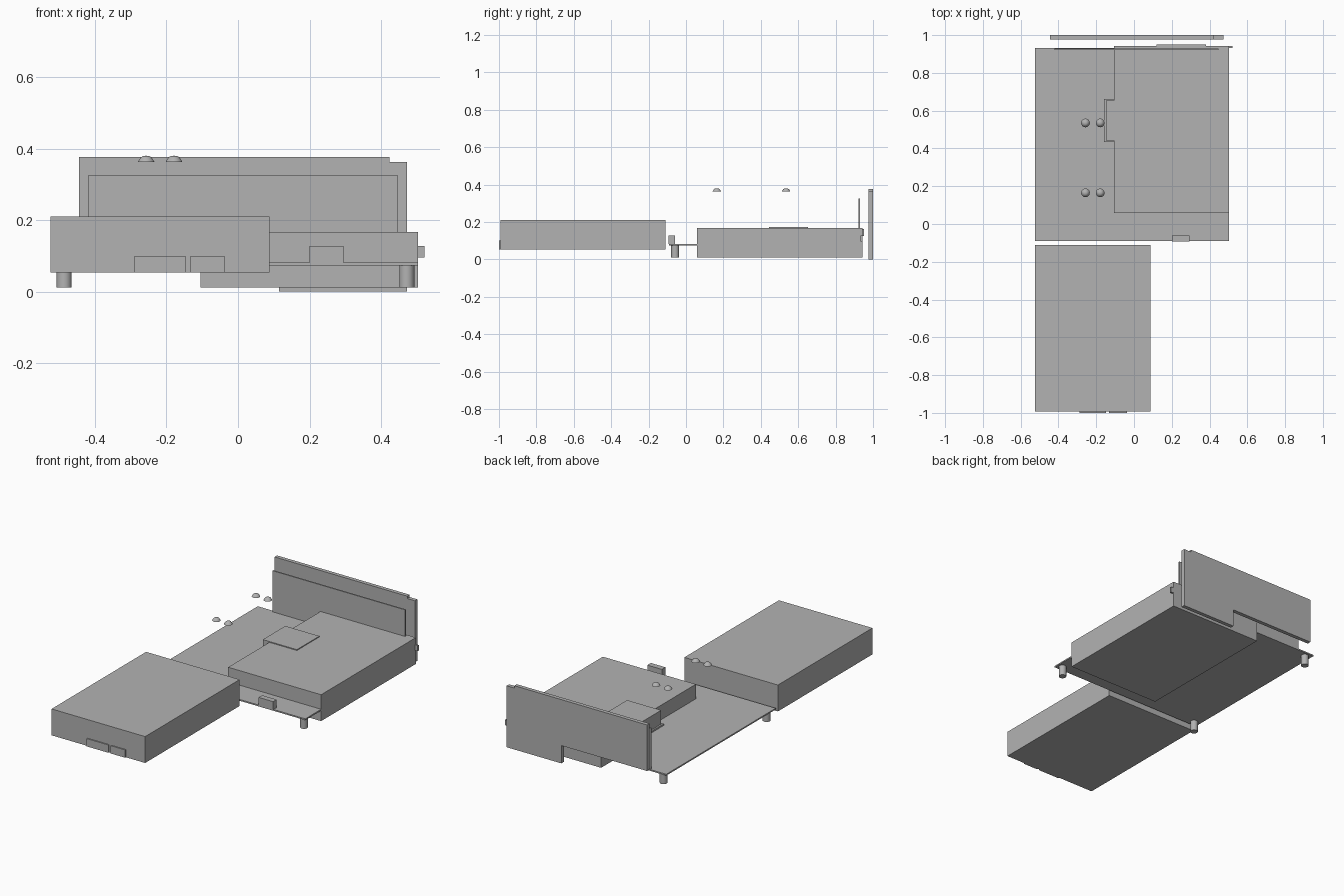
import bpy, bmesh, math
from mathutils import Matrix

cube = bpy.data.objects.get("Cube")
if cube:
    bpy.data.objects.remove(cube, do_unlink=True)

grey = bpy.data.materials.new("plain_grey")
grey.use_nodes = True
grey.diffuse_color = (0.448, 0.448, 0.448, 1)
grey.node_tree.nodes["Principled BSDF"].inputs["Base Color"].default_value = grey.diffuse_color


def finish(name, bm):
    bmesh.ops.recalc_face_normals(bm, faces=bm.faces)
    mesh = bpy.data.meshes.new(name)
    bm.to_mesh(mesh)
    bm.free()
    mesh.materials.append(grey)
    obj = bpy.data.objects.new(name, mesh)
    bpy.context.collection.objects.link(obj)
    return obj


def smooth(obj):
    bpy.ops.object.select_all(action='DESELECT')
    obj.select_set(True)
    bpy.context.view_layer.objects.active = obj
    bpy.ops.object.shade_smooth_by_angle(angle=math.radians(35))


def block(name, x, y, z):
    """Box from (min, max) ranges."""
    bm = bmesh.new()
    bmesh.ops.create_cube(bm, size=1)
    for v in bm.verts:
        for i, (lo, hi) in enumerate((x, y, z)):
            v.co[i] = lo if v.co[i] < 0 else hi
    return finish(name, bm)


def upright(name, outline, y0, y1):
    """Flat x-z outline extruded along y."""
    bm = bmesh.new()
    face = bm.faces.new([bm.verts.new((x, y0, z)) for x, z in outline])
    ext = bmesh.ops.extrude_face_region(bm, geom=[face])["geom"]
    bmesh.ops.translate(bm, vec=(0, y1 - y0, 0),
                        verts=[v for v in ext if isinstance(v, bmesh.types.BMVert)])
    return finish(name, bm)


def lathe(name, profile, x, y, steps=24):
    """Spin an r-z profile around a vertical axis."""
    bm = bmesh.new()
    verts = [bm.verts.new((r, 0, z)) for r, z in profile]
    edges = [bm.edges.new(pair) for pair in zip(verts, verts[1:])]
    bmesh.ops.spin(bm, geom=verts + edges, cent=(0, 0, 0), axis=(0, 0, 1),
                   angle=math.tau, steps=steps)
    bmesh.ops.remove_doubles(bm, verts=bm.verts, dist=0.0001)
    bmesh.ops.transform(bm, matrix=Matrix.Translation((x, y, 0)), verts=bm.verts)
    smooth(finish(name, bm))


# Front module and its two sockets
block("front_module", (-0.524, 0.088), (-0.993, -0.11), (0.054, 0.21))
block("wide_socket", (-0.289, -0.147), (-1.0, -0.99), (0.054, 0.1))
block("narrow_socket", (-0.133, -0.038), (-1.0, -0.99), (0.054, 0.1))

# Base plate with edge connector and feet
block("base_plate", (-0.524, 0.503), (-0.09, 0.933), (0.073, 0.081))
block("edge_connector", (0.2, 0.295), (-0.093, -0.06), (0.081, 0.128))
for name, x, y in (("front_right_foot", -0.486, -0.058),
                   ("front_left_foot", 0.472, -0.058),
                   ("back_right_foot", -0.486, 0.903)):
    lathe(name, [(0, 0.011), (0.021, 0.011), (0.021, 0.075), (0, 0.075)], x, y)

# Main housing with its bridging bracket and small connectors
block("main_housing", (-0.105, 0.503), (0.058, 0.943), (0.011, 0.167))
block("bracket_top", (-0.148, 0.075), (0.443, 0.653), (0.16, 0.172))
block("bracket_side", (-0.148, -0.1), (0.443, 0.653), (0.081, 0.165))
block("bracket_flange", (-0.158, -0.1), (0.433, 0.663), (0.081, 0.09))
block("side_connector", (0.5, 0.522), (0.933, 0.943), (0.095, 0.128))
block("rear_port_strip", (0.12, 0.38), (0.94, 0.951), (0.125, 0.162))

# Inner and outer rear panels
block("inner_panel", (-0.42, 0.448), (0.921, 0.929), (0.081, 0.324))
upright("outer_panel", [(-0.445, 0.105), (0.115, 0.105), (0.115, 0), (0.473, 0),
                        (0.473, 0.363), (0.423, 0.363), (0.423, 0.377), (-0.445, 0.377)],
        0.977, 1.0)

# Floating domed screw heads
dome = [(0, 0.363), (0.023, 0.363), (0.02, 0.368), (0.015, 0.375), (0.009, 0.379), (0, 0.38)]
for x in (-0.257, -0.179):
    for y in (0.165, 0.535):
        lathe("screw_head", dome, x, y)
